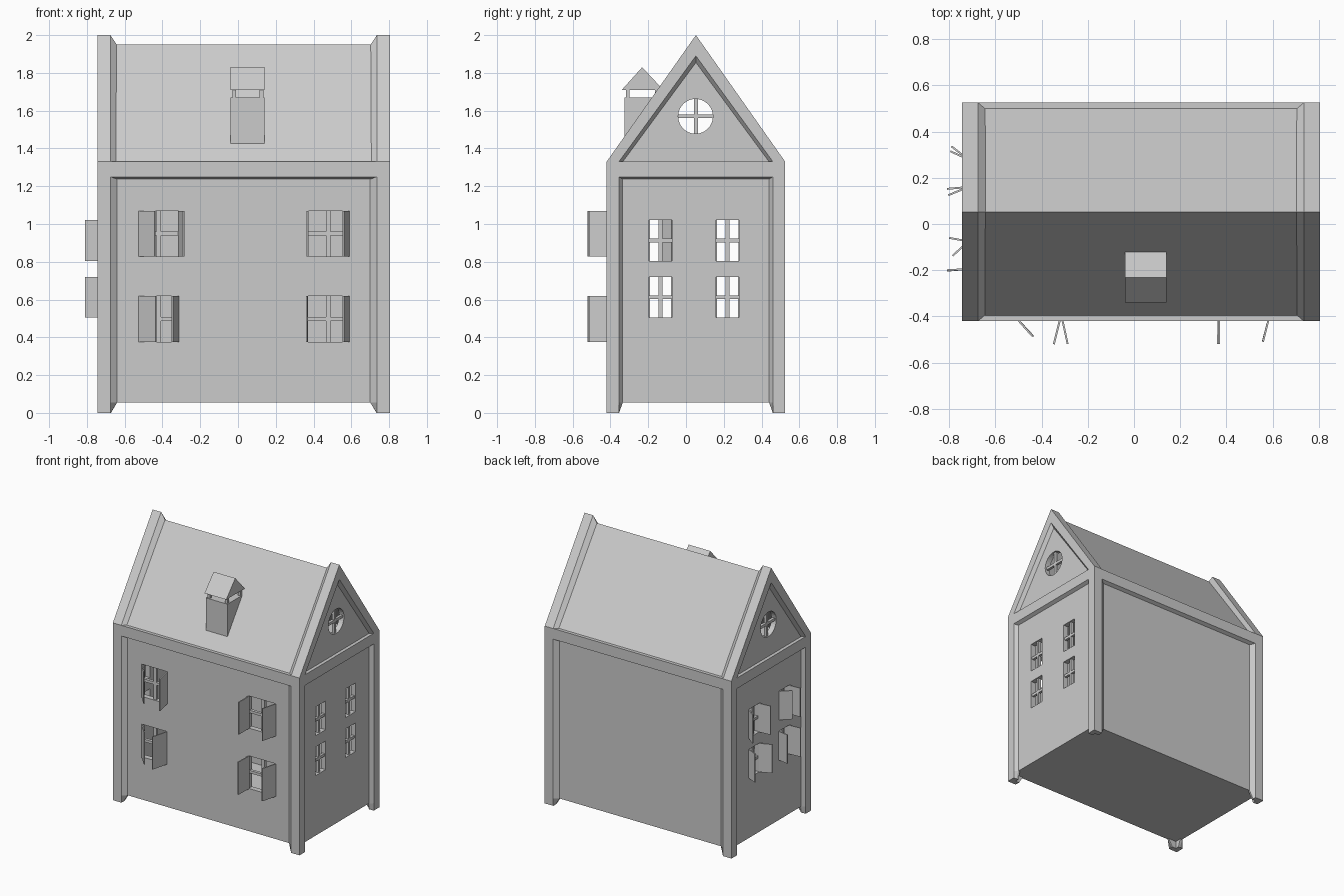
import bpy, bmesh, math
from mathutils import Vector

if "Cube" in bpy.data.objects:
    bpy.data.objects.remove(bpy.data.objects["Cube"])

CX, CY = 0.03, 0.0525   # middle of the house plan


def loft(name, rings):
    """Closed rings of points joined by faces and capped at both ends."""
    bm = bmesh.new()
    vs = [[bm.verts.new(p) for p in r] for r in rings]
    n = len(rings[0])
    for a, b in zip(vs, vs[1:]):
        for i in range(n):
            j = (i + 1) % n
            bm.faces.new((a[i], a[j], b[j], b[i]))
    bm.faces.new(vs[0])
    bm.faces.new(vs[-1])
    bmesh.ops.recalc_face_normals(bm, faces=bm.faces)
    me = bpy.data.meshes.new(name)
    bm.to_mesh(me)
    bm.free()
    ob = bpy.data.objects.new(name, me)
    bpy.context.collection.objects.link(ob)
    return ob


def along_x(name, yz, x0, x1):
    return loft(name, [[(x, y, z) for y, z in yz] for x in (x0, x1)])


def box(name, x0, x1, y0, y1, z0, z1):
    return along_x(name, [(y0, z0), (y1, z0), (y1, z1), (y0, z1)], x0, x1)


def gable(hw, z0, eave, ridge):
    return [(CY - hw, z0), (CY + hw, z0), (CY + hw, eave), (CY, ridge), (CY - hw, eave)]


def cut(target, cutter):
    m = target.modifiers.new("cut", 'BOOLEAN')
    m.operation, m.solver, m.object = 'DIFFERENCE', 'EXACT', cutter
    bpy.context.view_layer.objects.active = target
    bpy.ops.object.modifier_apply(modifier=m.name)
    bpy.data.objects.remove(cutter, do_unlink=True)


def shutter(hinge, tip, z0, z1, t=0.008):
    h, p = Vector(hinge), Vector(tip)
    d = (p - h).normalized()
    n = Vector((-d.y, d.x)) * t / 2
    plan = [h - n, p - n, p + n, h + n]
    loft("shutter", [[(q.x, q.y, z) for q in plan] for z in (z0, z1)])


# hollow shell: walls, floor and roof
shell = along_x("walls_and_roof", gable(0.4475, 0.055, 1.33, 1.95), CX - 0.75, CX + 0.75)
cut(shell, along_x("hollow", gable(0.408, 0.09, 1.30, 1.885), CX - 0.71, CX + 0.71))

# front windows with glazing bars
for x0, x1 in ((-0.525, -0.315), (0.365, 0.59)):
    for z0, z1 in ((0.375, 0.62), (0.828, 1.07)):
        cut(shell, box("opening", x0, x1, -0.5, -0.3, z0, z1))
        xm, zm = (x0 + x1) / 2, (z0 + z1) / 2
        box("glazing_bar", xm - 0.012, xm + 0.012, -0.386, -0.364, z0, z1)
        box("glazing_bar", x0, x1, -0.386, -0.364, zm - 0.01, zm + 0.01)

# side windows, both ends, with glazing bars
for y0, y1 in ((-0.195, -0.075), (0.16, 0.28)):
    for z0, z1 in ((0.505, 0.72), (0.805, 1.02)):
        cut(shell, box("opening", -1, 1, y0, y1, z0, z1))
        ym, zm = (y0 + y1) / 2, (z0 + z1) / 2
        for s in (-1, 1):
            x = CX + s * 0.73
            box("glazing_bar", x - 0.01, x + 0.01, ym - 0.01, ym + 0.01, z0, z1)
            box("glazing_bar", x - 0.01, x + 0.01, y0, y1, zm - 0.01, zm + 0.01)

# round attic windows with crossed bars
R, RZ = 0.092, 1.57
circle = [(CY - 0.002 + R * math.cos(i * math.tau / 32), RZ + R * math.sin(i * math.tau / 32))
          for i in range(32)]
cut(shell, along_x("opening", circle, -1, 1))
for s in (-1, 1):
    x = CX + s * 0.73
    box("round_window_bar", x - 0.01, x + 0.01, CY - 0.01, CY + 0.01, RZ - R, RZ + R)
    box("round_window_bar", x - 0.01, x + 0.01, CY - R, CY + R, RZ - 0.01, RZ + 0.01)

# chamfered corner posts with tapered feet
for sx in (-1, 1):
    for sy in (-1, 1):
        def plan(z, cx, cy):
            pts = [(0.775, 0.4725), (0.705, 0.4725), (cx, 0.4475), (cx, 0.435),
                   (0.735, 0.435), (0.735, cy), (0.75, cy), (0.775, 0.4075)]
            return [(CX + sx * a, CY + sy * b, z) for a, b in pts]
        loft("corner_post", [plan(0, 0.703, 0.4065), plan(0.055, 0.67, 0.3875),
                             plan(1.26, 0.67, 0.3875)])

# eave band with chamfered underside
def rect(hx, hy, z):
    return [(CX + a * hx, CY + b * hy, z) for a, b in ((-1, -1), (1, -1), (1, 1), (-1, 1))]


loft("eave_band", [rect(0.75, 0.4475, 1.237), rect(0.775, 0.4725, 1.25), rect(0.775, 0.4725, 1.33)])

# raised gable trims: (x offset, half width at eave, height at ridge)
trim = [(0.775, 0.4725, 2.0), (0.705, 0.4725, 2.0), (0.667, 0.44, 1.942),
        (0.715, 0.39, 1.865), (0.75, 0.387, 1.855), (0.775, 0.4075, 1.89)]
for s in (-1, 1):
    loft("gable_trim", [[(CX + s * x, CY - h, 1.33) for x, h, r in trim],
                        [(CX + s * x, CY, r) for x, h, r in trim],
                        [(CX + s * x, CY + h, 1.33) for x, h, r in trim]])

# front shutters, swung open at various angles
Y = -0.392
for hx, low, high in ((-0.523, (-0.435, -0.487), (-0.44, -0.485)),
                      (-0.315, (-0.347, -0.52), (-0.287, -0.52)),
                      (0.367, (0.363, -0.52), (0.368, -0.52)),
                      (0.588, (0.557, -0.51), (0.558, -0.51))):
    shutter((hx, Y), low, 0.375, 0.62)
    shutter((hx, Y), high, 0.828, 1.07)

# left side shutters
for hy, low, high in ((0.28, (-0.795, 0.315), (-0.79, 0.336)),
                      (0.16, (-0.803, 0.125), (-0.81, 0.152)),
                      (-0.075, (-0.8, -0.06), (-0.785, -0.138)),
                      (-0.195, (-0.81, -0.202), (-0.81, -0.2))):
    shutter((-0.718, hy), low, 0.505, 0.72)
    shutter((-0.718, hy), high, 0.805, 1.02)

# chimney: wedge shaft on the roof slope, four stubs, pitched cap
along_x("chimney_shaft", [(-0.325, 1.425), (-0.325, 1.67), (-0.145, 1.67)], -0.04, 0.14)
for x in (-0.02, 0.125):
    for y in (-0.308, -0.155):
        box("chimney_stub", x - 0.01, x + 0.01, y - 0.01, y + 0.01, 1.66, 1.715)
along_x("chimney_cap", [(-0.34, 1.71), (-0.12, 1.71), (-0.232, 1.83)], -0.04, 0.14)
